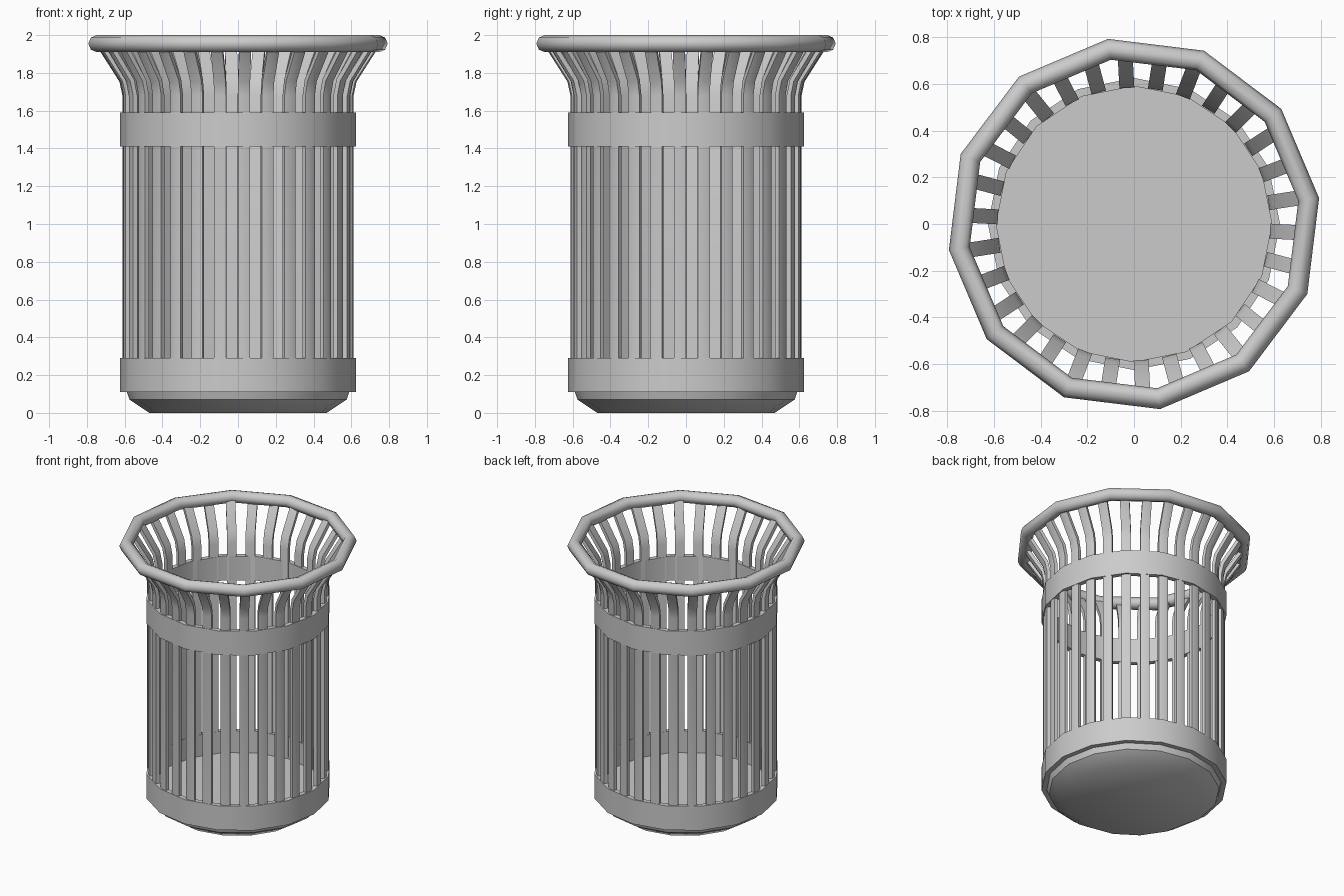
import bpy, bmesh, math
from mathutils import Vector, Matrix

if "Cube" in bpy.data.objects:
    bpy.data.objects.remove(bpy.data.objects["Cube"])


def finish(name, bm, angle=35):
    bmesh.ops.recalc_face_normals(bm, faces=bm.faces)
    mesh = bpy.data.meshes.new(name)
    bm.to_mesh(mesh)
    bm.free()
    ob = bpy.data.objects.new(name, mesh)
    bpy.context.collection.objects.link(ob)
    bpy.ops.object.select_all(action='DESELECT')
    bpy.context.view_layer.objects.active = ob
    ob.select_set(True)
    bpy.ops.object.shade_smooth_by_angle(angle=math.radians(angle))
    return ob


def lathe(name, profile, sides, offset=0.0, closed=True, angle=35):
    """Revolve an (r, z) profile; open profiles get capped ends."""
    bm = bmesh.new()
    rings = []
    for i in range(sides):
        a = math.radians(offset) + math.tau * i / sides
        rings.append([bm.verts.new((r * math.cos(a), r * math.sin(a), z)) for r, z in profile])
    n = len(profile)
    for i in range(sides):
        p, q = rings[i], rings[(i + 1) % sides]
        for j in range(n if closed else n - 1):
            k = (j + 1) % n
            bm.faces.new((p[j], q[j], q[k], p[k]))
    if not closed:
        bm.faces.new([ring[0] for ring in rings])
        bm.faces.new([ring[-1] for ring in rings])
    return finish(name, bm, angle)


# Rolled top rim: coarse 12-sided torus
tube = [(0.755 + 0.045 * math.cos(math.tau * i / 8),
         1.955 + 0.045 * math.sin(math.tau * i / 8)) for i in range(8)]
lathe("top_rim", tube, 12, 8, angle=50)

# Upper and lower hoops
for name, z0, z1 in (("upper_band", 1.41, 1.59), ("lower_band", 0.11, 0.29)):
    lathe(name, [(0.59, z0), (0.625, z0), (0.625, z1), (0.59, z1)], 16, 0)

# Closed base pan with sloping underside
lathe("base_pan", [(0.47, 0.0), (0.575, 0.07), (0.595, 0.13)], 16, 0, closed=False)

# Vertical slats flaring out under the rim
SLATS = 30
path = [(0.598, 0.14), (0.598, 1.68), (0.615, 1.76), (0.73, 1.94)]
half_w, half_t = 0.032, 0.015
bm = bmesh.new()
for s in range(SLATS):
    rot = Matrix.Rotation(math.radians(-3) + math.tau * s / SLATS, 3, 'Z')
    sections = []
    for i, (r, z) in enumerate(path):
        a, b = path[max(i - 1, 0)], path[min(i + 1, len(path) - 1)]
        t = Vector((b[0] - a[0], b[1] - a[1])).normalized()
        nr, nz = t.y * half_t, -t.x * half_t
        sections.append([bm.verts.new(rot @ Vector((r + d * nr, w * half_w, z + d * nz)))
                         for d, w in ((-1, -1), (0.6, -1), (1, 0), (0.6, 1), (-1, 1))])
    for p, q in zip(sections, sections[1:]):
        for j in range(5):
            k = (j + 1) % 5
            bm.faces.new((p[j], p[k], q[k], q[j]))
    bm.faces.new(sections[0])
    bm.faces.new(sections[-1])
finish("slats", bm)
